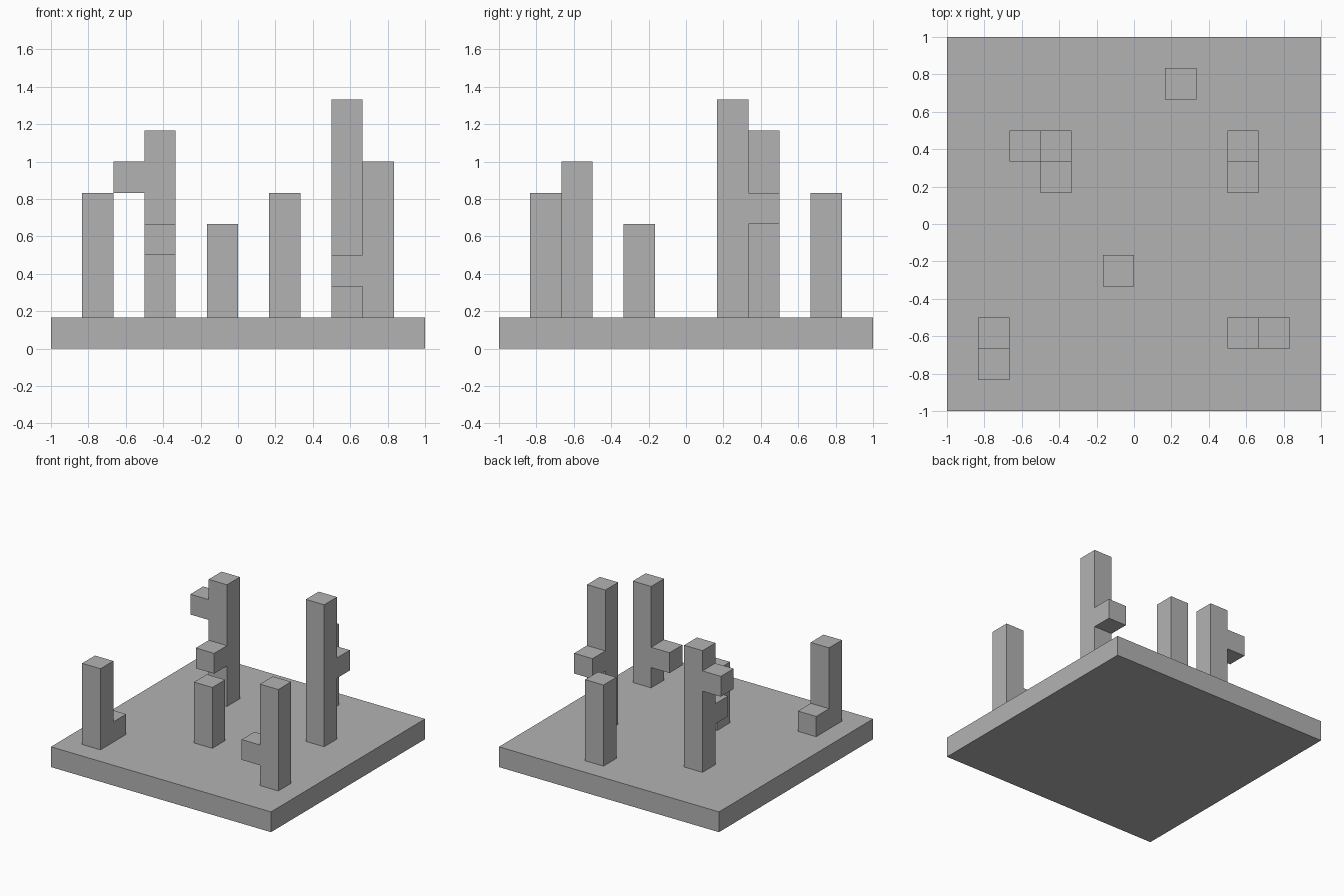
import bpy
import bmesh
from mathutils import Matrix, Vector

cube = bpy.data.objects.get("Cube")
if cube:
    bpy.data.objects.remove(cube, do_unlink=True)

U = 1 / 6  # one block

grey = bpy.data.materials.new("stone grey")
grey.use_nodes = True
colour = (0.45, 0.45, 0.45, 1)
grey.diffuse_color = colour
grey.node_tree.nodes["Principled BSDF"].inputs["Base Color"].default_value = colour


def box(name, corner, size):
    """Box from its lowest corner and size, both in blocks."""
    size = Vector(size)
    centre = Vector(corner) + size / 2
    bm = bmesh.new()
    bmesh.ops.create_cube(bm, size=1)
    bm.transform(Matrix.Scale(U, 4) @ Matrix.Translation(centre) @ Matrix.Diagonal(size).to_4x4())
    mesh = bpy.data.meshes.new(name)
    bm.to_mesh(mesh)
    bm.free()
    mesh.materials.append(grey)
    bpy.context.collection.objects.link(bpy.data.objects.new(name, mesh))


# Ground slab
box("base_slab", (-6, -6, 0), (12, 12, 1))

# Pillars: x, y, top height, then one-block arms as (dx, dy, height)
pillars = {
    "front_right_pillar": (-5, -5, 5, [(0, 1, 1)]),
    "front_left_pillar": (4, -4, 6, [(-1, 0, 2)]),
    "centre_pillar": (-1, -2, 4, []),
    "back_right_pillar": (-3, 2, 7, [(-1, 0, 5), (0, -1, 3)]),
    "back_left_pillar": (3, 1, 8, [(0, 1, 4)]),
    "rear_pillar": (1, 4, 5, []),
}
for name, (x, y, top, arms) in pillars.items():
    box(name, (x, y, 1), (1, 1, top - 1))
    for i, (dx, dy, z) in enumerate(arms, 1):
        box(f"{name}_arm_{i}", (x + dx, y + dy, z), (1, 1, 1))
